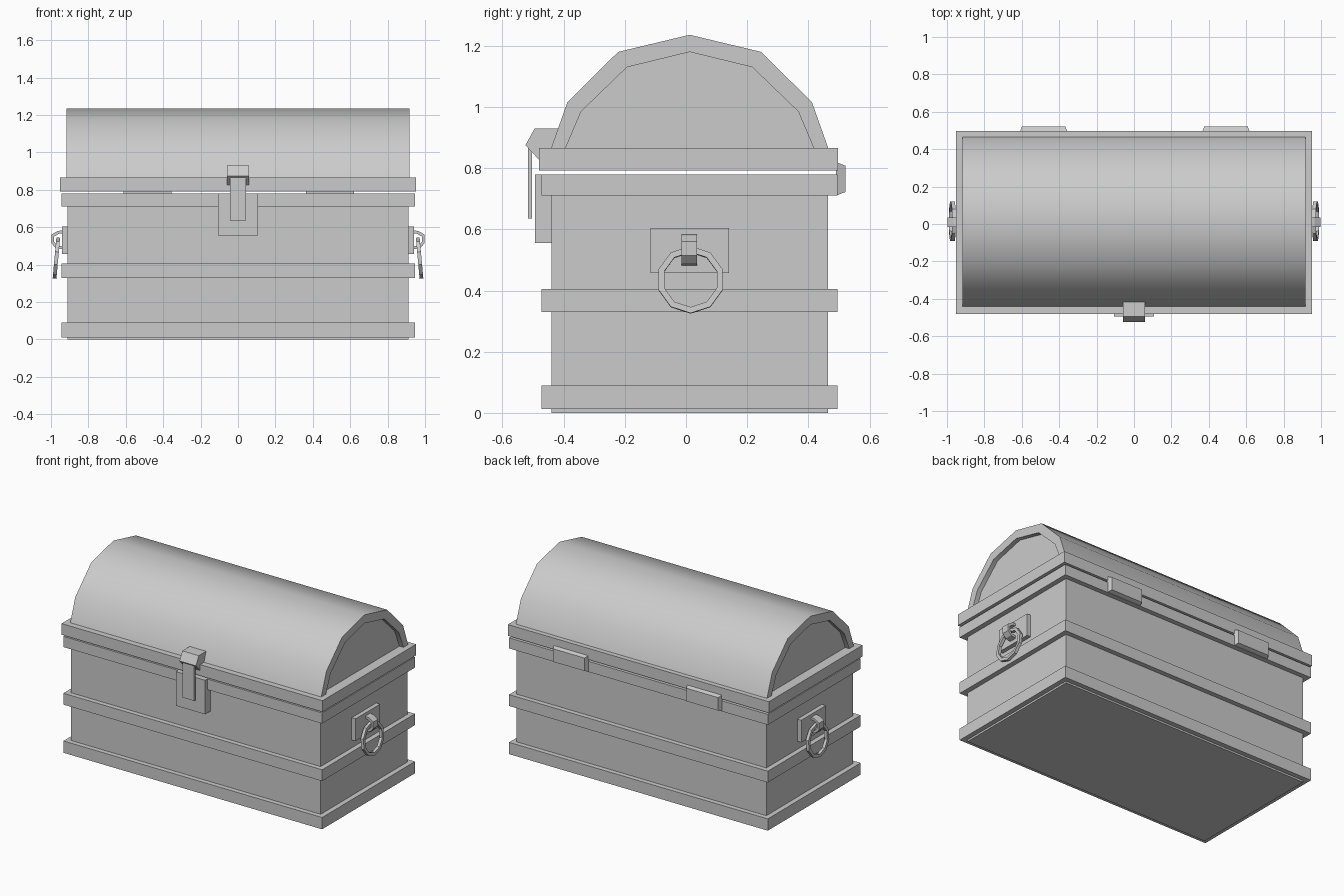
import bpy, bmesh, math
from mathutils import Vector, Matrix

old = bpy.data.objects.get("Cube")
if old:
    bpy.data.objects.remove(old, do_unlink=True)

grey = bpy.data.materials.new("plain grey")
grey.use_nodes = True
COLOUR = (0.6, 0.6, 0.6, 1)
grey.diffuse_color = COLOUR
grey.node_tree.nodes["Principled BSDF"].inputs["Base Color"].default_value = COLOUR

MID_Y = 0.012


def finish(name, bm, smooth=None):
    bmesh.ops.recalc_face_normals(bm, faces=bm.faces)
    mesh = bpy.data.meshes.new(name)
    bm.to_mesh(mesh)
    bm.free()
    mesh.materials.append(grey)
    obj = bpy.data.objects.new(name, mesh)
    bpy.context.collection.objects.link(obj)
    if smooth:
        bpy.ops.object.select_all(action='DESELECT')
        obj.select_set(True)
        bpy.context.view_layer.objects.active = obj
        bpy.ops.object.shade_smooth_by_angle(angle=math.radians(smooth))
    return obj


def box(name, x, y, z, taper=None):
    """Box from ranges; taper shrinks the +y face by that amount."""
    bm = bmesh.new()
    bmesh.ops.create_cube(bm, size=1)
    for v in bm.verts:
        inset = taper if taper and v.co.y > 0 else 0
        sx, sz = (1 if v.co.x > 0 else -1), (1 if v.co.z > 0 else -1)
        v.co = (x[sx > 0] - sx * inset, y[v.co.y > 0], z[sz > 0] - sz * inset)
    return finish(name, bm)


def prism(name, points, start, end, axis='x', smooth=None):
    """Extrude a (horizontal, z) outline along x or y."""
    bm = bmesh.new()
    put = (lambda p, d: (d, p[0], p[1])) if axis == 'x' else (lambda p, d: (p[0], d, p[1]))
    face = bm.faces.new([bm.verts.new(put(p, start)) for p in points])
    made = bmesh.ops.extrude_face_region(bm, geom=[face])["geom"]
    shift = Vector(put((0, 0), end - start))
    bmesh.ops.translate(bm, vec=shift, verts=[g for g in made if isinstance(g, bmesh.types.BMVert)])
    return finish(name, bm, smooth)


def ring(name, centre, radius, tube, tilt, sides=10):
    """Ring with a square section standing in the yz plane."""
    bm = bmesh.new()
    turn = Matrix.Rotation(tilt, 3, 'Y')
    loops = []
    for i in range(sides):
        a = math.tau * i / sides - math.pi / 2
        loops.append([bm.verts.new(Vector(centre) + turn @ Vector(
            (dx, (radius + dr) * math.cos(a), (radius + dr) * math.sin(a))))
            for dx, dr in ((-tube, -tube), (tube, -tube), (tube, tube), (-tube, tube))])
    for i in range(sides):
        a, b = loops[i], loops[(i + 1) % sides]
        for j in range(4):
            k = (j + 1) % 4
            bm.faces.new((a[j], a[k], b[k], b[j]))
    return finish(name, bm)


def centred(half):
    return (MID_Y - half, MID_Y + half)


# Chest body and its three bands
box("body", (-0.912, 0.912), centred(0.452), (0, 0.775))
for name, low, high in (("bottom_band", 0.012, 0.09), ("middle_band", 0.33, 0.405),
                        ("top_band", 0.71, 0.78)):
    box(name, (-0.945, 0.945), centred(0.484), (low, high))

# Lid: rim, arched shell and recessed end panels
box("lid_rim", (-0.953, 0.953), (-0.48, 0.497), (0.792, 0.866))


def arch(half):
    right = [(MID_Y + y, z) for y, z in half]
    left = [(MID_Y - y, z) for y, z in half[:-1]]
    return left + right[::-1]


outer = arch([(0.455, 0.86), (0.4, 1.015), (0.234, 1.18), (0, 1.236)])
inner = arch([(0.408, 0.86), (0.355, 0.985), (0.205, 1.13), (0, 1.18)])
prism("lid_arch", outer + inner[::-1], -0.917, 0.917, smooth=35)
prism("lid_end_panels", inner, -0.887, 0.887)

# Front latch
box("latch_plate", (-0.106, 0.106), (-0.494, -0.43), (0.555, 0.78))
box("latch_hasp", (-0.044, 0.042), (-0.517, -0.503), (0.635, 0.868))
prism("latch_hook", [(-0.40, 0.93), (-0.495, 0.93), (-0.525, 0.875),
                     (-0.48, 0.827), (-0.40, 0.85)], -0.06, 0.06)

# Back hinges
for name, x in (("right_hinge", -0.483), ("left_hinge", 0.492)):
    box(name, (x - 0.128, x + 0.128), (0.49, 0.521), (0.71, 0.82), taper=0.012)

# Side handles: plate, strap and hanging ring
for side, s in (("left", 1), ("right", -1)):
    box(side + "_handle_plate", sorted((0.9 * s, 0.94 * s)), centred(0.128), (0.457, 0.604))
    strap = [(0.93, 0.585), (0.965, 0.58), (0.998, 0.56), (0.998, 0.515), (0.975, 0.49),
             (0.93, 0.48), (0.93, 0.495), (0.968, 0.505), (0.983, 0.522), (0.983, 0.55),
             (0.96, 0.565), (0.93, 0.57)]
    prism(side + "_handle_strap", [(s * x, z) for x, z in strap], -0.015, 0.036, axis='y')
    ring(side + "_handle_ring", (0.971 * s, 0.015, 0.435), 0.1, 0.01, -0.09 * s)
